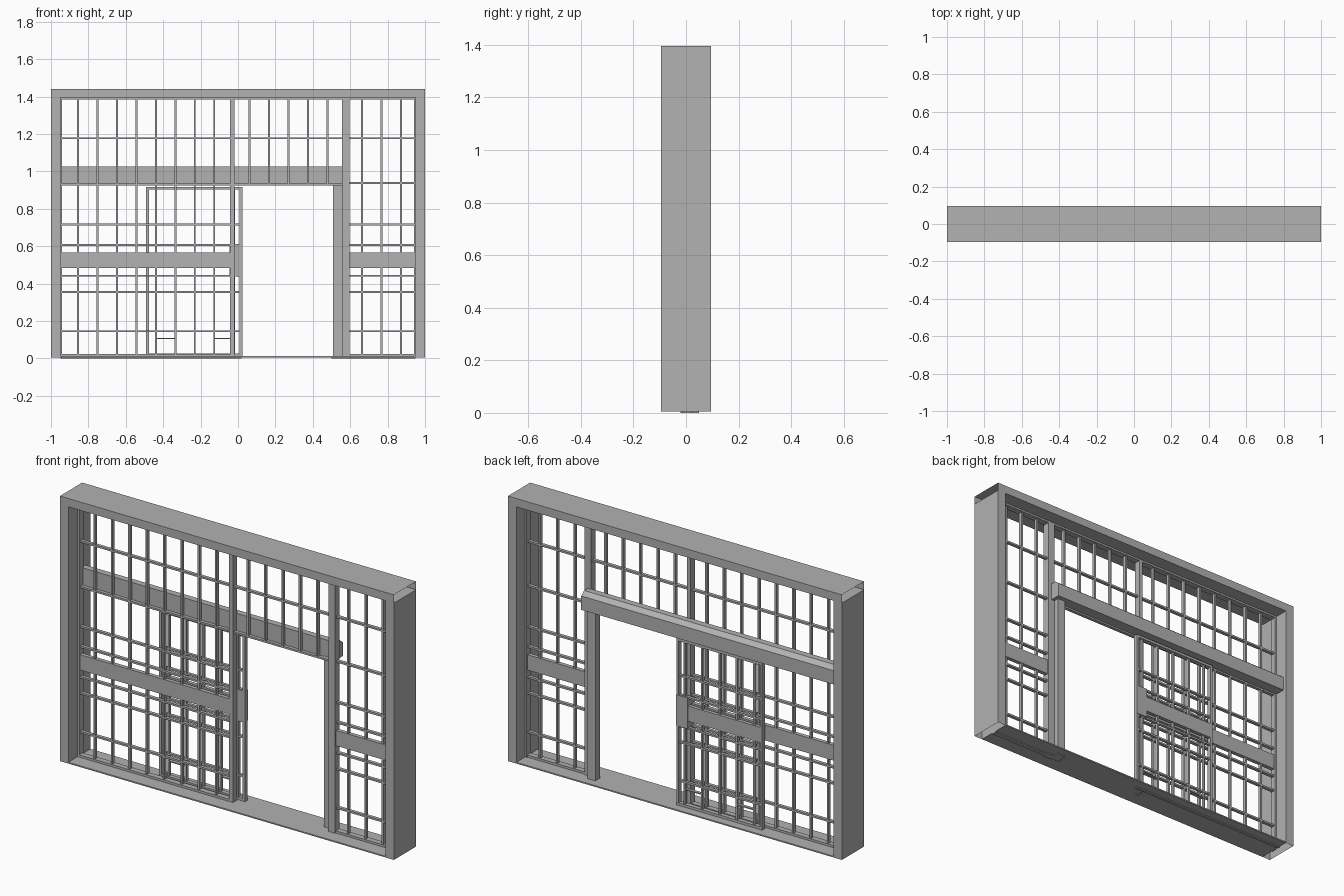
import bpy
import bmesh
from mathutils import Vector

cube = bpy.data.objects.get("Cube")
if cube:
    bpy.data.objects.remove(cube, do_unlink=True)

steel = bpy.data.materials.new("grey_steel")
steel.use_nodes = True
grey = (0.445, 0.445, 0.445, 1)
steel.diffuse_color = grey
steel.node_tree.nodes["Principled BSDF"].inputs["Base Color"].default_value = grey


def finish(bm, name):
    bmesh.ops.recalc_face_normals(bm, faces=bm.faces)
    mesh = bpy.data.meshes.new(name)
    bm.to_mesh(mesh)
    bm.free()
    mesh.materials.append(steel)
    obj = bpy.data.objects.new(name, mesh)
    bpy.context.collection.objects.link(obj)
    return obj


def add_box(bm, x, y, z):
    """Add a box given its (low, high) range on each axis."""
    made = bmesh.ops.create_cube(bm, size=1)["verts"]
    for v in made:
        v.co = Vector([lo + (c + 0.5) * (hi - lo)
                       for c, (lo, hi) in zip(v.co, (x, y, z))])
    return made


def box(name, x, y, z, open_axis=None):
    """One box part; open_axis removes the two end caps on that axis."""
    bm = bmesh.new()
    add_box(bm, x, y, z)
    if open_axis is not None:
        bm.normal_update()
        caps = [f for f in bm.faces if abs(f.normal[open_axis]) > 0.9]
        bmesh.ops.delete(bm, geom=caps, context="FACES_ONLY")
    return finish(bm, name)


def bars(name, x, y, z, uprights=(), rails=(), width=0.01):
    """Grid of slim uprights and rails filling an x and z range."""
    bm = bmesh.new()
    h = width / 2
    for c in uprights:
        add_box(bm, (c - h, c + h), y, z)
    for c in rails:
        add_box(bm, x, y, (c - h, c + h))
    return finish(bm, name)


def steps(start, count, pitch=0.104):
    return [start + i * pitch for i in range(count)]


DEPTH = (-0.095, 0.095)
FIXED = (-0.008, 0.01)
DOOR = (0.03, 0.046)
TOP = 1.395
RAILS = (0.145, 0.355, 0.442, 0.607, 0.715)
BAND = (0.482, 0.565)

# Outer frame: hollow open-ended profiles and a thin sill
for side, lo in (("right", -1), ("left", 0.95)):
    box(side + "_post", (lo, lo + 0.05), DEPTH, (0.005, TOP), open_axis=2)
box("top_beam", (-1, 1), DEPTH, (TOP, 1.44), open_axis=0)
box("sill", (-0.95, 0.95), DEPTH, (0.005, 0.012))

# Slim inner frame lining the opening
bars("inner_frame_uprights", None, (-0.015, 0.02), (0, TOP), uprights=(-0.945, 0.945))
bars("inner_frame_top", (-0.95, 0.95), (-0.015, 0.02), None, rails=(1.39,))
for name, x in (("right", (-0.95, -0.02)), ("left", (0.595, 0.95))):
    bars(name + "_bottom_rail", x, (-0.015, 0.015), None, rails=(0.018,), width=0.012)

# Main uprights beside the doorway
box("centre_column", (-0.042, -0.02), (-0.015, 0.02), (0, TOP))
box("door_pillar", (0.555, 0.595), (-0.02, 0.02), (0, TOP))
box("door_jamb", (0.508, 0.556), (0.01, 0.05), (0, 0.935))

# Fixed glazing bars and solid middle bands
bars("right_window_bars", (-0.95, -0.03), FIXED, (0.012, TOP),
     steps(-0.855, 8), RAILS + (0.93, 1.177))
bars("left_window_bars", (0.595, 0.95), FIXED, (0.012, TOP),
     steps(0.663, 3), RAILS + (0.937, 1.177))
bars("transom_bars", (-0.03, 0.56), FIXED, (0.93, TOP),
     steps(0.062, 5), (0.93, 1.177))
box("right_window_band", (-0.95, -0.03), (-0.01, 0.012), BAND)
box("left_window_band", (0.595, 0.95), (-0.01, 0.012), BAND)

# Sliding door parked behind the fixed window
bars("door_stiles", None, (0.026, 0.05), (0.012, 0.915),
     uprights=(-0.484, 0.016), width=0.014)
bars("door_end_rails", (-0.49, 0.022), (0.026, 0.05), None, rails=(0.02, 0.909), width=0.014)
bars("door_bars", (-0.484, 0.016), DOOR, (0.02, 0.91),
     steps(-0.439, 4) + [-0.022], RAILS)
box("door_band", (-0.484, 0.016), (0.028, 0.048), BAND)
box("lock_box", (-0.045, 0.023), (0.026, 0.052), (0.442, 0.61))
for name, x in (("outer", (-0.439, -0.335)), ("inner", (-0.127, -0.022))):
    bars(name + "_door_brace", x, DOOR, None, rails=(0.107,), width=0.006)

# Header box hiding the sliding gear, with a sloped rear top edge
bm = bmesh.new()
profile = [(0.015, 0.93), (0.075, 0.93), (0.075, 1.005), (0.05, 1.025), (0.015, 1.025)]
face = bm.faces.new([bm.verts.new((-0.95, y, z)) for y, z in profile])
ext = bmesh.ops.extrude_face_region(bm, geom=[face], use_keep_orig=True)
moved = [g for g in ext["geom"] if isinstance(g, bmesh.types.BMVert)]
bmesh.ops.translate(bm, verts=moved, vec=(1.525, 0, 0))
finish(bm, "door_header")

# Floor guides under the sill
box("door_floor_guide", (-0.95, 0.02), (0.03, 0.045), (0, 0.006))
box("window_floor_guide", (0.5, 0.95), (-0.012, 0.012), (0, 0.006))
